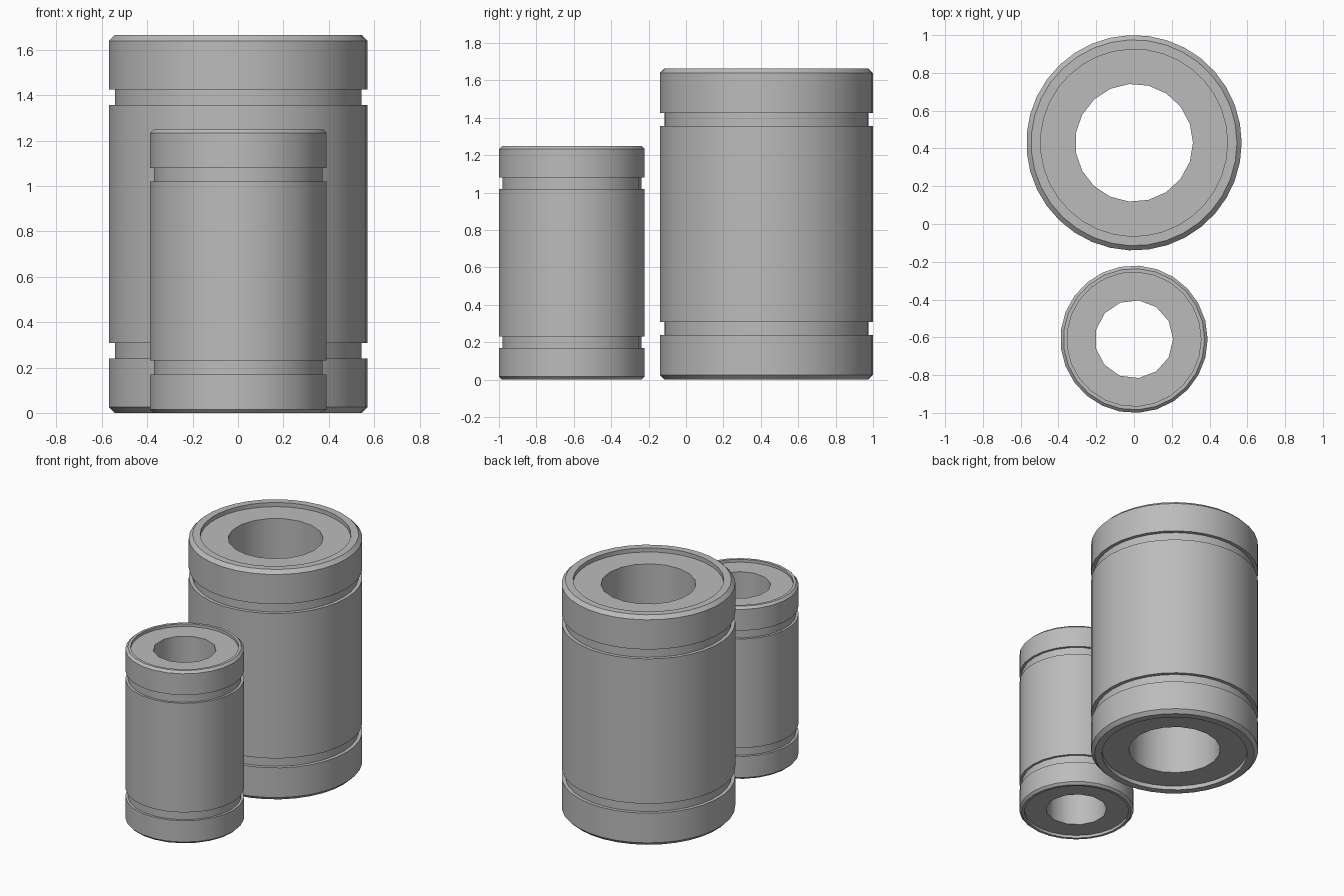
import bpy, bmesh
from math import cos, sin, tau

cube = bpy.data.objects.get("Cube")
if cube:
    bpy.data.objects.remove(cube)

steel = bpy.data.materials.new("plain_grey_steel")
steel.use_nodes = True
grey = (0.5, 0.5, 0.5, 1)
steel.diffuse_color = grey
steel.node_tree.nodes["Principled BSDF"].inputs["Base Color"].default_value = grey


def ring(bm, radius, z, sides):
    """Closed loop of vertices and its edges."""
    verts = [bm.verts.new((radius * cos(tau * i / sides), radius * sin(tau * i / sides), z))
             for i in range(sides)]
    edges = [bm.edges.new((verts[i - 1], verts[i])) for i in range(sides)]
    return verts, edges


def skin(bm, a, b):
    """Quads between two rings with equal side counts."""
    va, vb = a[0], b[0]
    for i in range(len(va)):
        bm.faces.new((va[i - 1], va[i], vb[i], vb[i - 1]))


def bushing(name, y, height, radius, bore, lip, chamfer, groove_r, groove, recess, sides, bore_sides):
    near, far = groove
    # Lower half of the outer wall, from recess floor to groove top
    lower = [(lip, recess), (lip, 0), (radius - chamfer, 0), (radius, chamfer),
             (radius, near), (groove_r, near), (groove_r, far), (radius, far)]
    profile = lower + [(r, height - z) for r, z in reversed(lower)]

    bm = bmesh.new()
    outer = [ring(bm, r, z, sides) for r, z in profile]
    for a, b in zip(outer, outer[1:]):
        skin(bm, a, b)
    # Through bore
    inner = [ring(bm, bore, z, bore_sides) for z in (recess, height - recess)]
    skin(bm, *inner)
    # Recessed annular end faces
    for rim, hole in ((outer[0], inner[0]), (outer[-1], inner[1])):
        bmesh.ops.triangle_fill(bm, edges=rim[1] + hole[1], use_beauty=True)
    bmesh.ops.recalc_face_normals(bm, faces=bm.faces)

    mesh = bpy.data.meshes.new(name)
    bm.to_mesh(mesh)
    bm.free()
    mesh.materials.append(steel)
    obj = bpy.data.objects.new(name, mesh)
    obj.location.y = y
    bpy.context.collection.objects.link(obj)
    bpy.ops.object.select_all(action="DESELECT")
    obj.select_set(True)
    bpy.context.view_layer.objects.active = obj
    bpy.ops.object.shade_smooth_by_angle(angle=0.55)


bushing("large_bushing", y=0.43, height=1.665, radius=0.57, bore=0.312, lip=0.495,
        chamfer=0.025, groove_r=0.545, groove=(0.24, 0.308), recess=0.03,
        sides=35, bore_sides=19)
bushing("small_bushing", y=-0.61, height=1.25, radius=0.39, bore=0.207, lip=0.355,
        chamfer=0.016, groove_r=0.373, groove=(0.17, 0.23), recess=0.02,
        sides=25, bore_sides=13)
